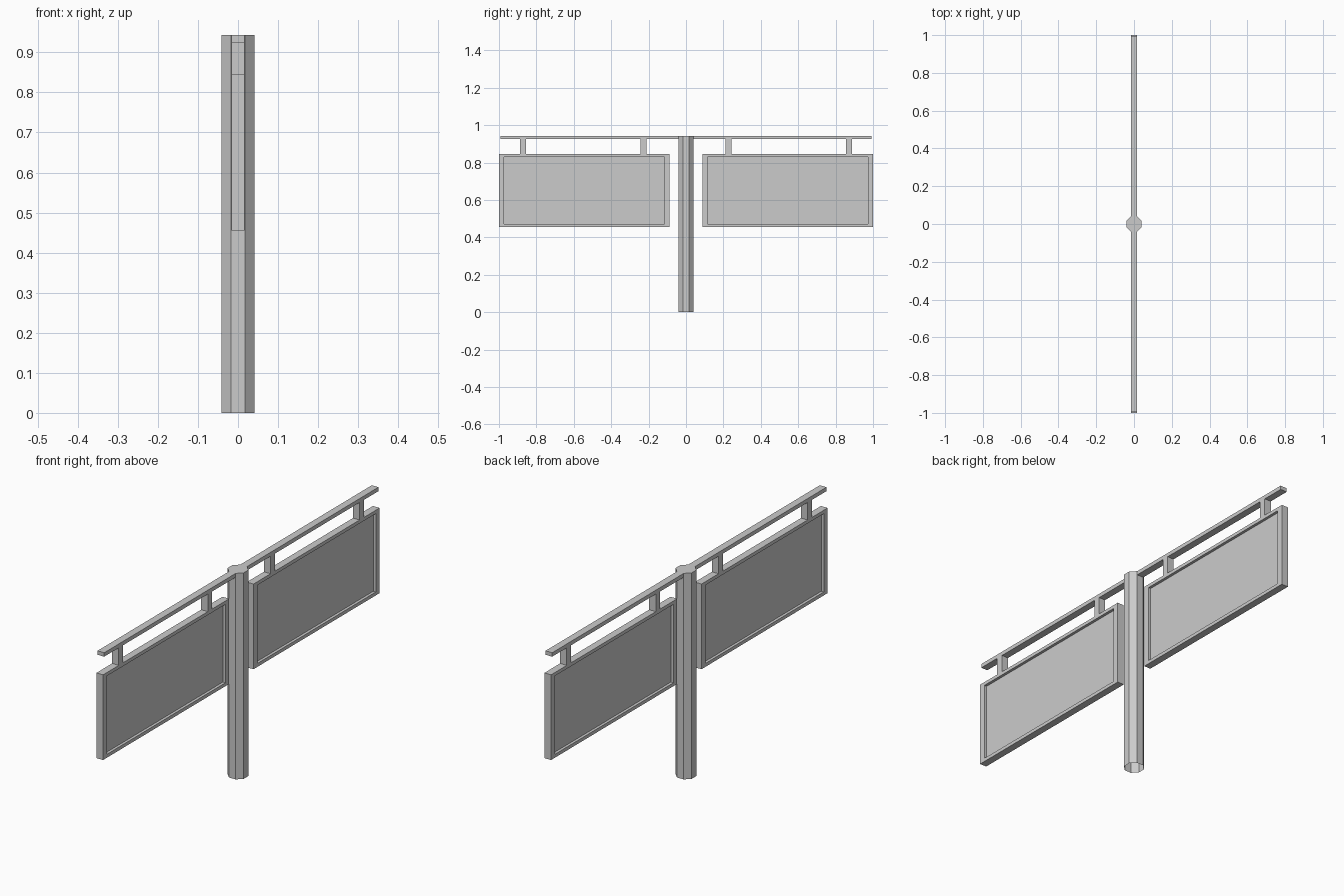
import bpy, bmesh
from math import pi, cos
from mathutils import Matrix

cube = bpy.data.objects.get("Cube")
if cube:
    bpy.data.objects.remove(cube, do_unlink=True)

GREY = (0.6, 0.6, 0.6, 1)
metal = bpy.data.materials.new("grey metal")
metal.use_nodes = True
metal.diffuse_color = GREY
metal.node_tree.nodes["Principled BSDF"].inputs["Base Color"].default_value = GREY

HALF = 0.0168       # half thickness of arms, hangers and frames
APOTHEM = 0.041     # centre of post to its flat sides
TOP = 0.943


def finish(name, bm):
    mesh = bpy.data.meshes.new(name)
    bm.to_mesh(mesh)
    bm.free()
    mesh.materials.append(metal)
    obj = bpy.data.objects.new(name, mesh)
    bpy.context.scene.collection.objects.link(obj)


def box(y0, y1, z0, z1):
    bm = bmesh.new()
    bmesh.ops.create_cube(bm, size=1)
    bmesh.ops.scale(bm, vec=(2 * HALF, abs(y1 - y0), z1 - z0), verts=bm.verts)
    bmesh.ops.translate(bm, vec=(0, (y0 + y1) / 2, (z0 + z1) / 2), verts=bm.verts)
    return bm


# Octagonal post, hollow and open at the foot
bm = bmesh.new()
radius = APOTHEM / cos(pi / 8)
bmesh.ops.create_cone(bm, cap_ends=True, segments=8, radius1=radius, radius2=radius,
                      depth=TOP, matrix=Matrix.Translation((0, 0, TOP / 2))
                      @ Matrix.Rotation(pi / 8, 4, "Z"))
bm.normal_update()
foot = [f for f in bm.faces if f.normal.z < -0.9]
bmesh.ops.delete(bm, geom=foot, context="FACES_ONLY")
finish("post", bm)

for side, label in ((-1, "front"), (1, "back")):
    # Arm reaching out from the post top
    finish(label + "_arm", box(side * APOTHEM, side * 0.992, 0.925, TOP))

    # Short hangers between arm and sign
    for place, y in (("inner", 0.227), ("outer", 0.871)):
        finish(f"{label}_{place}_hanger",
               box(side * y - 0.0155, side * y + 0.0155, 0.845, 0.925))

    # Sign board with a recessed panel on both broad faces
    bm = box(side * 0.088, side * 1.0, 0.455, 0.845)
    bm.normal_update()
    broad = [f for f in bm.faces if abs(f.normal.x) > 0.9]
    bmesh.ops.inset_individual(bm, faces=broad, thickness=0.001)
    for f in broad:
        for v in f.verts:
            # narrower border above and below than at the ends
            v.co.y += 0.027 if v.co.y < side * 0.544 else -0.027
            v.co.z += 0.015 if v.co.z < 0.65 else -0.015
    ring = bmesh.ops.inset_individual(bm, faces=broad, thickness=0.0)
    for f in broad:
        for v in f.verts:
            v.co.x *= 0.25
    finish(label + "_sign", bm)
